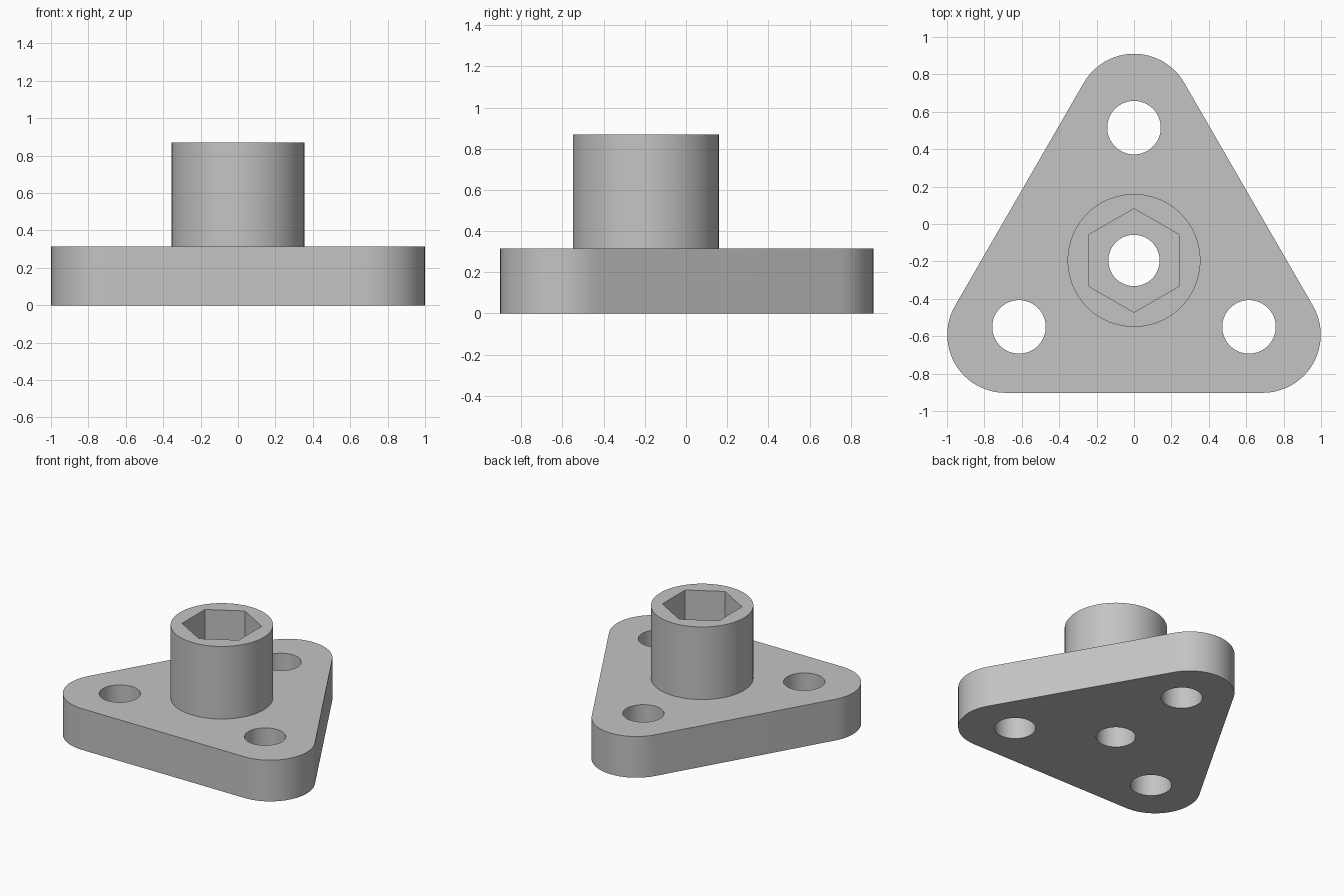
import bpy, bmesh
from math import sin, cos, pi, radians

if "Cube" in bpy.data.objects:
    bpy.data.objects.remove(bpy.data.objects["Cube"])

CENTRE_Y = -0.195
PLATE_TOP = 0.315
BOSS_TOP = 0.87
CORNERS = [radians(a) for a in (-150, -30, 90)]

grey = bpy.data.materials.new("plain_grey")
grey.use_nodes = True
colour = (0.55, 0.55, 0.55, 1)
grey.diffuse_color = colour
grey.node_tree.nodes["Principled BSDF"].inputs["Base Color"].default_value = colour


def arc(cx, cy, r, start, sweep, steps):
    """Points along an arc, end point included."""
    return [(cx + r * cos(start + sweep * i / steps),
             cy + r * sin(start + sweep * i / steps)) for i in range(steps + 1)]


def circle(cx, cy, r, sides=64, start=0):
    return arc(cx, cy, r, start, 2 * pi, sides)[:-1]


def around(angle, distance):
    return distance * cos(angle), CENTRE_Y + distance * sin(angle)


def prism(name, outline, bottom, top):
    """Extrude a closed outline from bottom to top."""
    bm = bmesh.new()
    base = bm.faces.new([bm.verts.new((x, y, bottom)) for x, y in outline])
    extruded = bmesh.ops.extrude_face_region(bm, geom=[base])["geom"]
    for v in extruded:
        if isinstance(v, bmesh.types.BMVert):
            v.co.z = top
    bmesh.ops.recalc_face_normals(bm, faces=bm.faces)
    mesh = bpy.data.meshes.new(name)
    bm.to_mesh(mesh)
    bm.free()
    mesh.materials.append(grey)
    obj = bpy.data.objects.new(name, mesh)
    bpy.context.collection.objects.link(obj)
    return obj


def combine(target, other, operation):
    """Apply a boolean and discard the helper."""
    other.hide_render = True
    mod = target.modifiers.new(operation.lower(), "BOOLEAN")
    mod.operation, mod.solver, mod.object = operation, "EXACT", other
    bpy.context.view_layer.objects.active = target
    bpy.ops.object.modifier_apply(modifier=mod.name)
    bpy.data.objects.remove(other)


# Rounded triangular plate
outline = []
for a in CORNERS:
    outline += arc(*around(a, 0.795), 0.31, a - pi / 3, 2 * pi / 3, 24)
flange = prism("flange_with_socket", outline, 0, PLATE_TOP)

# Round boss joined to the plate
boss = prism("boss", circle(0, CENTRE_Y, 0.355, 96), PLATE_TOP - 0.1, BOSS_TOP)
combine(flange, boss, "UNION")

# Hexagonal socket and centre bore
socket = prism("socket_cutter", circle(0, CENTRE_Y, 0.277, 6, pi / 2), PLATE_TOP, BOSS_TOP + 0.1)
combine(flange, socket, "DIFFERENCE")
bore = prism("bore_cutter", circle(0, CENTRE_Y, 0.137), -0.1, PLATE_TOP + 0.1)
combine(flange, bore, "DIFFERENCE")

# Three bolt holes
for a in CORNERS:
    hole = prism("bolt_hole_cutter", circle(*around(a, 0.71), 0.143), -0.1, PLATE_TOP + 0.1)
    combine(flange, hole, "DIFFERENCE")

# Smooth round walls with crisp rims
bpy.ops.object.select_all(action="DESELECT")
flange.select_set(True)
bpy.context.view_layer.objects.active = flange
bpy.ops.object.shade_smooth_by_angle(angle=radians(30))
